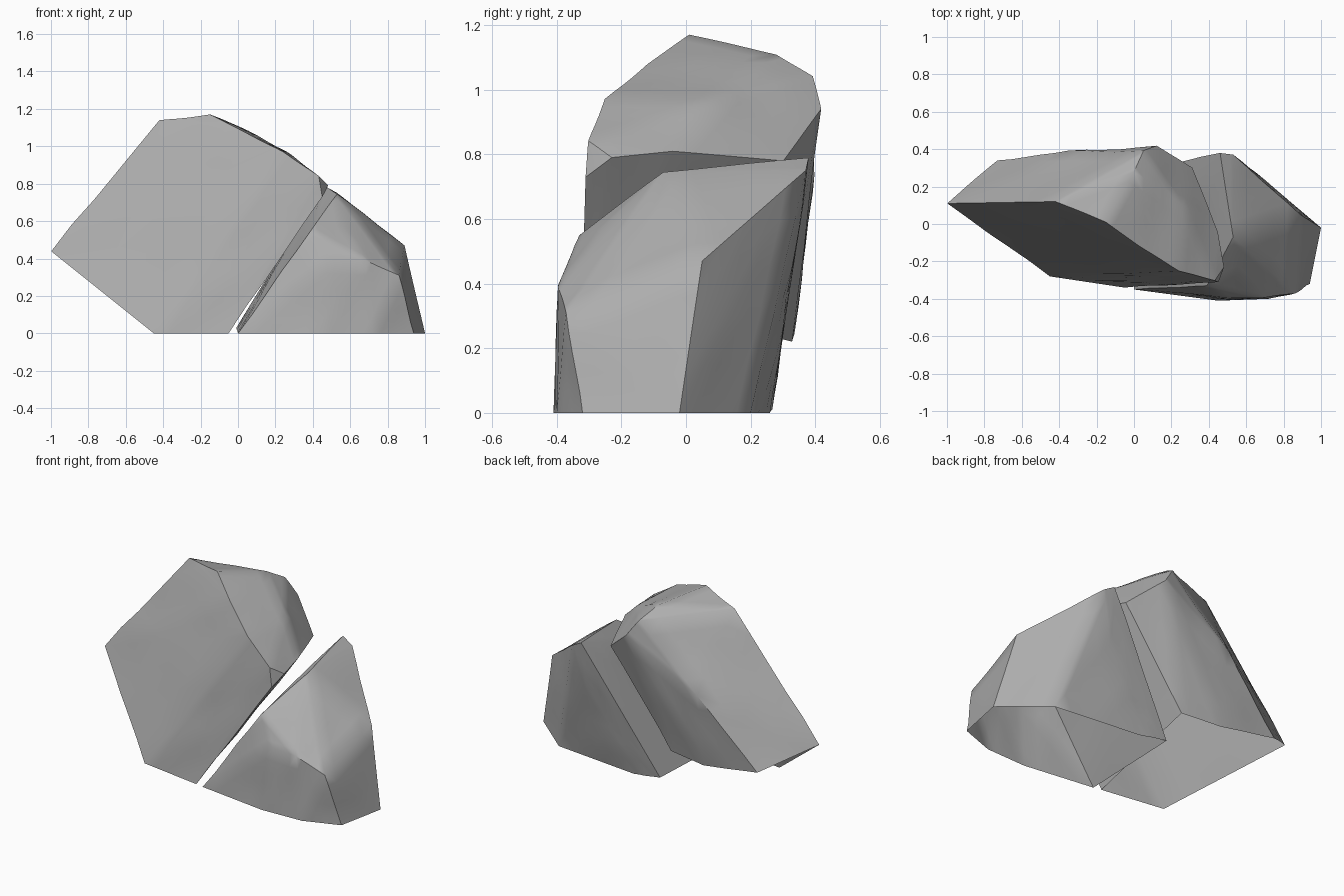
import bpy, bmesh, math
from mathutils import Vector, noise

cube = bpy.data.objects.get("Cube")
if cube:
    bpy.data.objects.remove(cube, do_unlink=True)

stone = bpy.data.materials.new("stone_grey")
stone.use_nodes = True
grey = (0.42, 0.42, 0.42, 1)
stone.diffuse_color = grey
bsdf = stone.node_tree.nodes["Principled BSDF"]
bsdf.inputs["Base Color"].default_value = grey
bsdf.inputs["Roughness"].default_value = 0.9


def rock(name, corners, rim):
    """Chiselled stone shell: hull of its corners, open inside the rim."""
    bm = bmesh.new()
    for c in corners:
        bm.verts.new(c)
    rim_verts = {bm.verts.new(c) for c in rim}
    hull = bmesh.ops.convex_hull(bm, input=bm.verts[:])
    spare = {g for g in hull["geom_interior"] + hull["geom_unused"]
             if isinstance(g, bmesh.types.BMVert)}
    bmesh.ops.recalc_face_normals(bm, faces=bm.faces[:])
    # open underside
    under = [f for f in bm.faces
             if f.normal.z < -0.3 and all(v in rim_verts for v in f.verts)]
    bmesh.ops.delete(bm, geom=under, context="FACES")
    bmesh.ops.delete(bm, geom=[v for v in spare if v.is_valid], context="VERTS")
    bmesh.ops.subdivide_edges(bm, edges=bm.edges[:], cuts=4, use_grid_fill=True)
    bm.normal_update()
    # faint waviness on the faces, leaving the ground contact flat
    for v in bm.verts:
        if v.co.z > 0.01:
            wave = noise.noise(v.co * Vector((5, 3, 4)))
            v.co += v.normal * wave * 0.008
    mesh = bpy.data.meshes.new(name)
    bm.to_mesh(mesh)
    bm.free()
    mesh.materials.append(stone)
    obj = bpy.data.objects.new(name, mesh)
    bpy.context.collection.objects.link(obj)
    bpy.ops.object.select_all(action="DESELECT")
    obj.select_set(True)
    bpy.context.view_layer.objects.active = obj
    bpy.ops.object.shade_smooth_by_angle(angle=math.radians(38))


# Tall leaning slab
rock("large_rock", [
    # front face outline
    (-.42, .12, 1.14), (-.15, .01, 1.17), (.03, -.12, 1.08),
    (.24, -.25, .97), (.43, -.30, .84), (.45, -.31, .73),
    # rounded crown and split side
    (0, .28, 1.11), (.05, .39, 1.04), (.12, .415, .94), (.26, .1, .97),
    (.48, -.23, .79), (.45, -.04, .81), (.31, .3, .78),
    # back face
    (-.35, .39, .68),
], rim=[
    (-1, .11, .44), (-.45, -.28, 0), (-.05, -.34, 0),
    (-.1, .29, .23), (-.35, .33, .22), (-.73, .34, .28),
])

# Low wedge broken off beside it
rock("small_rock", [
    # split edge and top ridge
    (.39, -.33, .55), (.53, -.07, .745), (.46, .38, .79), (.56, -.26, .57),
    # front and end
    (.48, -.39, .40), (.86, -.37, .31), (.68, -.395, .39), (.89, .05, .47),
    # back
    (.53, .37, .75), (.45, .33, .45),
], rim=[
    (0, -.35, 0), (.45, -.41, 0), (.72, -.40, 0), (.94, -.32, 0),
    (1, -.02, 0), (.74, .2, 0), (.18, .26, 0), (-.01, .27, .03),
])
